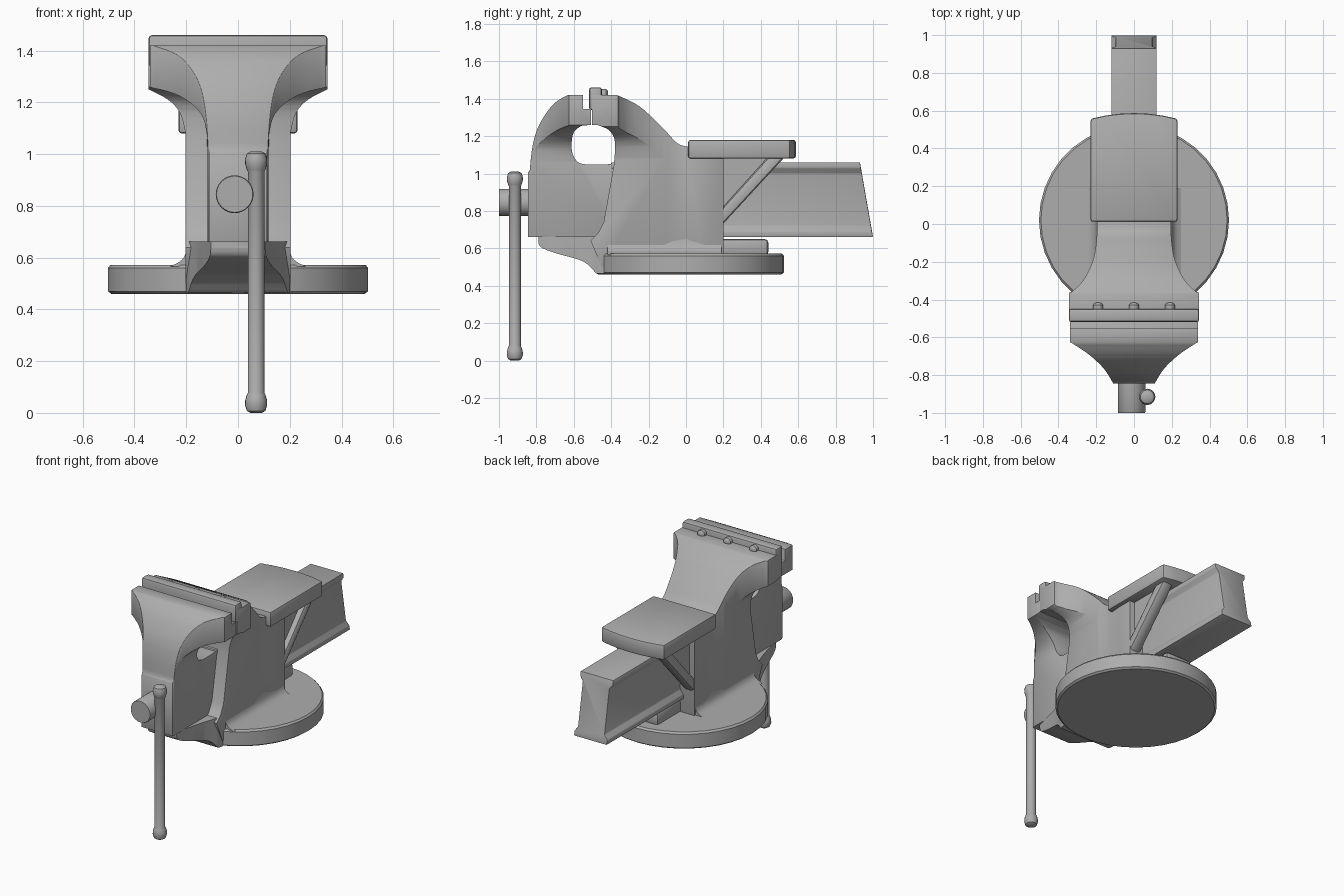
import bpy, bmesh, math
from mathutils import Vector

cube = bpy.data.objects.get("Cube")
if cube:
    bpy.data.objects.remove(cube, do_unlink=True)

grey = bpy.data.materials.new("cast iron grey")
grey.use_nodes = True
colour = (0.42, 0.42, 0.42, 1)
grey.diffuse_color = colour
grey.node_tree.nodes["Principled BSDF"].inputs["Base Color"].default_value = colour


def select(ob):
    bpy.ops.object.select_all(action='DESELECT')
    ob.select_set(True)
    bpy.context.view_layer.objects.active = ob


def add(name, bm):
    bmesh.ops.recalc_face_normals(bm, faces=bm.faces)
    me = bpy.data.meshes.new(name)
    bm.to_mesh(me)
    bm.free()
    me.materials.append(grey)
    ob = bpy.data.objects.new(name, me)
    bpy.context.collection.objects.link(ob)
    return ob


def smooth_path(pts, n=4):
    """Smooth curve through the points."""
    p = [Vector(q) for q in [pts[0]] + pts + [pts[-1]]]
    out = []
    for a, b, c, d in zip(p, p[1:], p[2:], p[3:]):
        for i in range(n):
            t = i / n
            out.append(tuple(0.5 * (2 * b + (c - a) * t + (2 * a - 5 * b + 4 * c - d) * t * t
                                    + (3 * b - a - 3 * c + d) * t ** 3)))
    return out + [tuple(pts[-1])]


def mirrored(half):
    return half + [(-x, v) for x, v in reversed(half)]


def prism(name, pts, axis, a, b):
    """Extrude a flat outline along one axis, from a to b."""
    def place(u, v, t):
        return {'x': (t, u, v), 'y': (u, t, v), 'z': (u, v, t)}[axis]
    bm = bmesh.new()
    rings = [[bm.verts.new(place(u, v, t)) for u, v in pts] for t in (a, b)]
    for ring in rings:
        bm.faces.new(ring)
    for i in range(len(pts)):
        j = (i + 1) % len(pts)
        bm.faces.new((rings[0][i], rings[0][j], rings[1][j], rings[1][i]))
    return add(name, bm)


def box(name, x0, x1, y0, y1, z0, z1):
    return prism(name, [(x0, y0), (x1, y0), (x1, y1), (x0, y1)], 'z', z0, z1)


def common(ob, *cutters):
    """Keep only the volume shared with every cutter."""
    select(ob)
    for cutter in cutters:
        mod = ob.modifiers.new("Shape", 'BOOLEAN')
        mod.operation, mod.solver, mod.object = 'INTERSECT', 'EXACT', cutter
        bpy.ops.object.modifier_apply(modifier=mod.name)
        bpy.data.objects.remove(cutter, do_unlink=True)
    return ob


def finish(ob, width=0.012, angle=35):
    """Round the hard edges and shade smooth."""
    select(ob)
    if width:
        mod = ob.modifiers.new("Round", 'BEVEL')
        mod.width, mod.segments = width, 2
        mod.limit_method, mod.angle_limit = 'ANGLE', math.radians(angle)
        bpy.ops.object.modifier_apply(modifier=mod.name)
    bpy.ops.object.shade_smooth_by_angle(angle=math.radians(35))
    return ob


def lathe(name, profile, place, sides=24):
    """Revolve (radius, distance) points; place maps the result into the scene."""
    bm = bmesh.new()
    rings = []
    for r, h in profile:
        rings.append([bm.verts.new(place(r * math.cos(k * math.tau / sides),
                                         r * math.sin(k * math.tau / sides), h))
                      for k in range(sides)])
    for lo, hi in zip(rings, rings[1:]):
        for k in range(sides):
            m = (k + 1) % sides
            bm.faces.new((lo[k], lo[m], hi[m], hi[k]))
    bm.faces.new(rings[0])
    bm.faces.new(rings[-1])
    return add(name, bm)


# Round base with a flared skirt under the body
finish(lathe("base_disc", [(0.49, 0.46), (0.503, 0.47), (0.503, 0.56), (0.493, 0.572)],
             lambda x, y, h: (x, y + 0.02, h), 36), 0)
skirt = smooth_path([(0.265, 0.565), (0.225, 0.585), (0.205, 0.61), (0.195, 0.65)])
finish(prism("body_skirt", mirrored(skirt), 'y', -0.42, 0.19), 0)
finish(box("base_key", -0.1, 0.1, 0.15, 0.44, 0.56, 0.65), 0.02)

# Fixed jaw and body: side outline, narrowed by front and plan outlines
hole_back = smooth_path([(-0.385, 1.05), (-0.38, 1.17), (-0.41, 1.23), (-0.47, 1.258)])
back_slope = smooth_path([(-0.37, 1.42), (-0.25, 1.36), (-0.13, 1.25), (-0.05, 1.165), (0, 1.145)])
side = [(0.2, 0.5), (-0.45, 0.5), (-0.51, 0.64), (-0.47, 0.68), (-0.44, 0.74)]
side += hole_back + [(-0.503, 1.26), (-0.503, 1.42)] + back_slope + [(0.2, 1.145)]
front = [(0.202, 0.4)] + smooth_path([(0.202, 1.08), (0.225, 1.16), (0.27, 1.21), (0.345, 1.25)])
front += [(0.345, 1.5)]
plan = [(0.36, -0.6), (0.36, -0.365)]
plan += smooth_path([(0.33, -0.36), (0.27, -0.3), (0.22, -0.2), (0.2, -0.1), (0.195, 0)])
plan += [(0.205, 0.14), (0.205, 0.3)]
fixed = prism("fixed_jaw_body", side, 'x', -0.4, 0.4)
finish(common(fixed, prism("front_cut", mirrored(front), 'y', -0.7, 0.4),
              prism("plan_cut", mirrored(plan), 'z', 0.3, 1.6)))

# Tapered lip reaching forward under the sliding jaw
lip = prism("front_lip", smooth_path([(-0.79, 0.662), (-0.78, 0.61), (-0.7, 0.575), (-0.55, 0.53),
                                      (-0.48, 0.465)]) + [(-0.38, 0.465), (-0.38, 0.662)],
            'x', -0.3, 0.3)
lip_plan = [(0.1, -0.85)] + smooth_path([(0.105, -0.79), (0.13, -0.68), (0.16, -0.57), (0.2, -0.46)])
finish(common(lip, prism("lip_cut", mirrored(lip_plan + [(0.2, -0.3)]), 'z', 0.3, 0.9)), 0.015)

# Sliding jaw, shaped the same way
hole_front = smooth_path([(-0.4, 1.05), (-0.55, 1.05), (-0.6, 1.09), (-0.612, 1.15),
                          (-0.6, 1.22), (-0.56, 1.255)])
nose = smooth_path([(-0.63, 1.42), (-0.71, 1.37), (-0.785, 1.26), (-0.82, 1.15), (-0.835, 1.02)])
side = [(-0.845, 0.66), (-0.36, 0.66), (-0.36, 1.05)] + hole_front
side += [(-0.507, 1.26), (-0.507, 1.345), (-0.55, 1.345), (-0.55, 1.42)] + nose + [(-0.845, 1.005)]
front = [(0.118, 0.5)] + smooth_path([(0.118, 1.06), (0.135, 1.14), (0.18, 1.195), (0.25, 1.235),
                                      (0.34, 1.258)]) + [(0.34, 1.5)]
plan = [(0.11, -0.9)] + smooth_path([(0.112, -0.84), (0.16, -0.765), (0.24, -0.69), (0.33, -0.63)])
plan += [(0.36, -0.62), (0.36, -0.2)]
sliding = prism("sliding_jaw", side, 'x', -0.4, 0.4)
finish(common(sliding, prism("front_cut", mirrored(front), 'y', -1, 0),
              prism("plan_cut", mirrored(plan), 'z', 0.3, 1.6)), 0.008)

# Jaw plate and its bolts
finish(box("jaw_plate", -0.345, 0.345, -0.518, -0.45, 1.34, 1.46))
for i, x in enumerate((-0.19, 0, 0.19)):
    finish(lathe(f"plate_bolt_{i}", [(0.026, -0.46), (0.026, -0.428), (0.02, -0.42), (0.008, -0.416)],
                 lambda u, v, h, x=x: (x + u, h, 1.425 + v), 16), 0)

# Slide beam with shallow side channels and a slanted tail
section = [(0.12, 0.66), (0.12, 0.69), (0.098, 0.72), (0.098, 1), (0.12, 1.03), (0.12, 1.06)]
beam = prism("slide_beam", mirrored(section), 'y', -0.4, 1)
for v in beam.data.vertices:
    if v.co.y > 0.5:
        v.co.y = 1 - 0.07 * (v.co.z - 0.66) / 0.4
finish(beam, 0.005)

# Anvil with a bowed rear edge
rear = [(x, 0.587 - 0.03 * (x / 0.23) ** 2) for x in (0.23, 0.15, 0.08, 0, -0.08, -0.15, -0.23)]
finish(prism("anvil", [(-0.23, 0.012), (0.23, 0.012)] + rear, 'z', 1.08, 1.18))

# Gussets carrying the anvil: thin web edged by a thick rib
for word, s in (("left", 1), ("right", -1)):
    prism(word + "_gusset_web", [(0.18, 0.76), (0.18, 1.1), (0.49, 1.1)], 'x', s * 0.115, s * 0.165)
    finish(prism(word + "_gusset_rib", [(0.17, 0.7), (0.17, 0.79), (0.44, 1.09), (0.53, 1.09)],
                 'x', s * 0.115, s * 0.2), 0.02)

# Screw head and sliding handle bar
finish(lathe("screw", [(0.07, -1), (0.073, -0.995), (0.073, -0.8)],
             lambda x, z, h: (x - 0.013, h, z + 0.845), 32), 0)
knob = [(0.022, 0), (0.036, 0.008), (0.043, 0.03), (0.042, 0.05), (0.036, 0.07), (0.032, 0.078)]
bar = knob + [(r, 1.01 - h) for r, h in reversed(knob)]
finish(lathe("handle_bar", bar, lambda x, y, h: (x + 0.07, y - 0.915, h), 20), 0)
